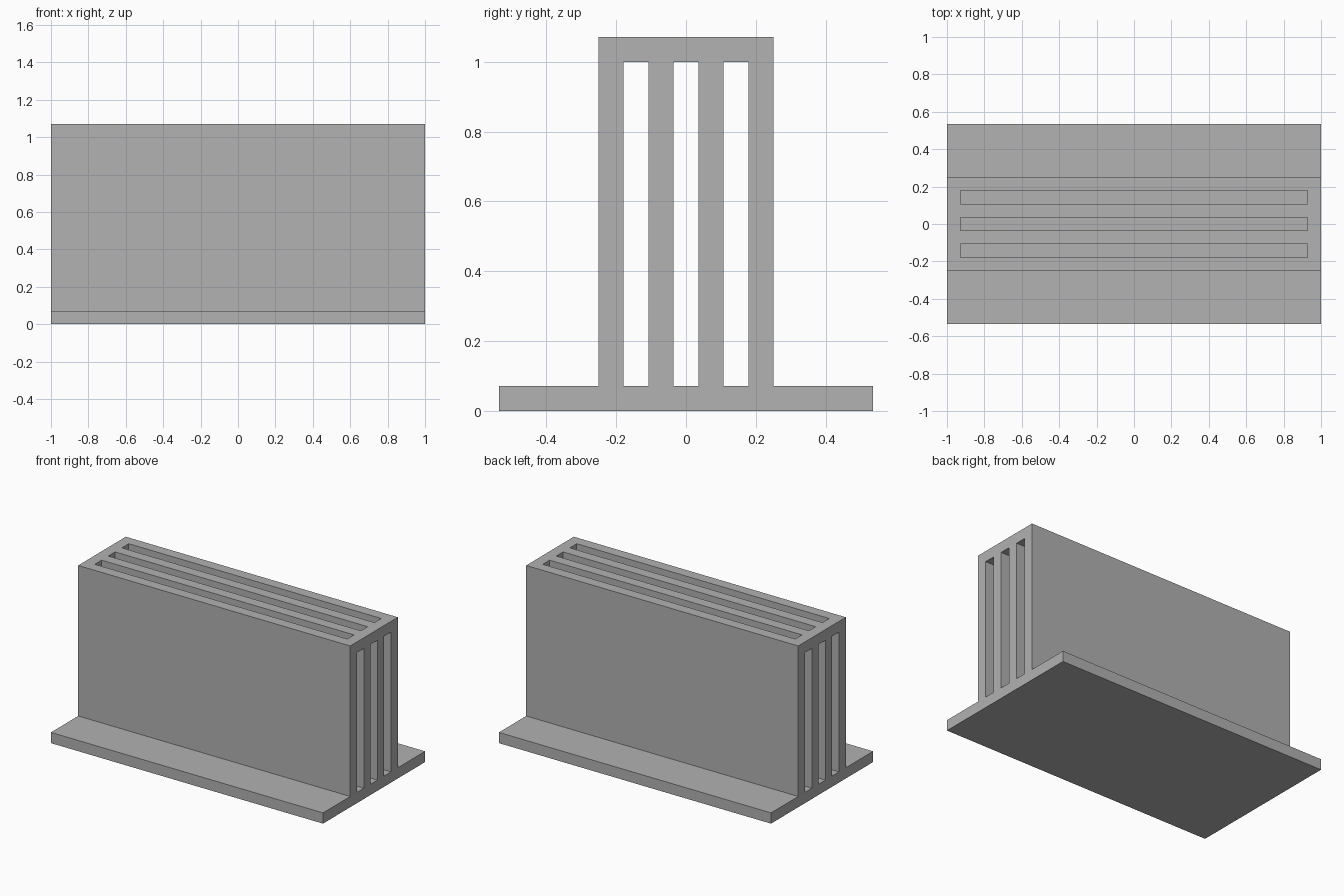
import bpy
import bmesh
from mathutils import Vector

cube = bpy.data.objects.get("Cube")
if cube:
    bpy.data.objects.remove(cube, do_unlink=True)

U = 1 / 14          # plate thickness, the module of the whole design
HALF = 14 * U       # half length
TOP = 15 * U

grey = bpy.data.materials.new("plain_grey")
grey.use_nodes = True
colour = (0.445, 0.445, 0.445, 1)
grey.diffuse_color = colour
grey.node_tree.nodes["Principled BSDF"].inputs["Base Color"].default_value = colour


def extrude_profile(name, points, offset):
    """Closed solid made by sweeping a flat outline along an offset."""
    bm = bmesh.new()
    face = bm.faces.new([bm.verts.new(p) for p in points])
    swept = bmesh.ops.extrude_face_region(bm, geom=[face], use_keep_orig=True)
    verts = [v for v in swept["geom"] if isinstance(v, bmesh.types.BMVert)]
    bmesh.ops.translate(bm, verts=verts, vec=Vector(offset))
    bmesh.ops.recalc_face_normals(bm, faces=bm.faces)
    mesh = bpy.data.meshes.new(name)
    bm.to_mesh(mesh)
    bm.free()
    mesh.materials.append(grey)
    obj = bpy.data.objects.new(name, mesh)
    bpy.context.collection.objects.link(obj)
    return obj


def mirrored(half):
    """Complete a symmetric outline from its positive half."""
    return half + [(-a, b) for a, b in reversed(half)]


# Flat base with the block standing on it
outline = mirrored([(7.5 * U, 0), (7.5 * U, U), (3.5 * U, U), (3.5 * U, TOP)])
body = extrude_profile("slotted_block_on_base",
                       [(-HALF, y, z) for y, z in outline], (2 * HALF, 0, 0))

# Slots run right through the ends and open at the top between the end bars
slot = mirrored([(HALF + U, U), (HALF + U, TOP - U),
                 (HALF - U, TOP - U), (HALF - U, TOP + U)])
cutters = []
for y in (-2 * U, 0, 2 * U):
    cutter = extrude_profile("slot_cutter",
                             [(x, y - U / 2, z) for x, z in slot], (0, U, 0))
    cutter.hide_render = True
    cutters.append(cutter)
    mod = body.modifiers.new("slot", "BOOLEAN")
    mod.operation = "DIFFERENCE"
    mod.solver = "EXACT"
    mod.object = cutter

# Apply the cuts and discard the cutters
bpy.context.view_layer.update()
evaluated = body.evaluated_get(bpy.context.evaluated_depsgraph_get())
cut_mesh = bpy.data.meshes.new_from_object(evaluated)
body.modifiers.clear()
body.data = cut_mesh
for cutter in cutters:
    bpy.data.objects.remove(cutter, do_unlink=True)
